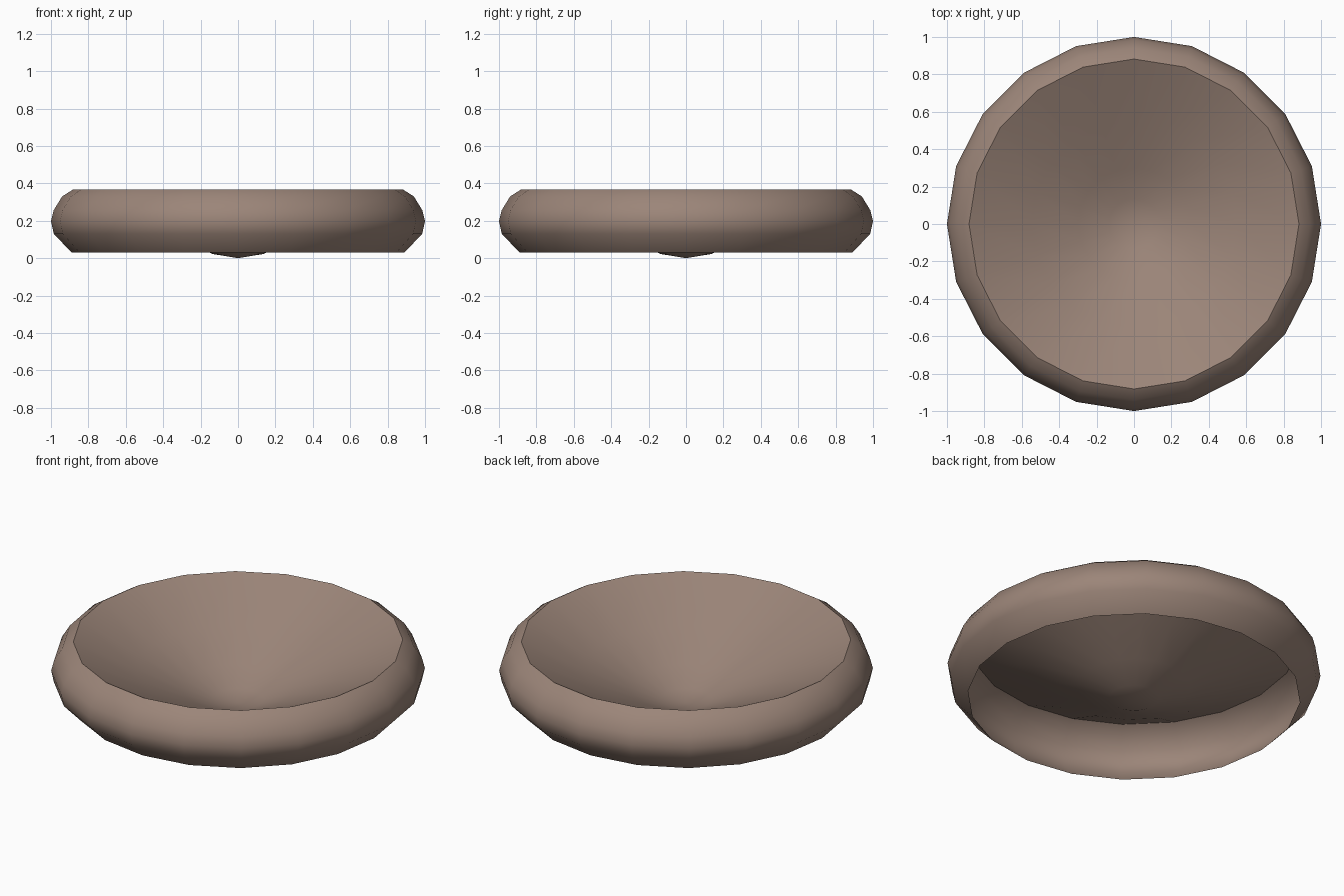
import bpy, bmesh, math

if "Cube" in bpy.data.objects:
    bpy.data.objects.remove(bpy.data.objects["Cube"])

SIDES = 20
mat = bpy.data.materials.new("clay_brown")
mat.diffuse_color = (0.33, 0.235, 0.19, 1)
mat.use_nodes = True
mat.node_tree.nodes["Principled BSDF"].inputs["Base Color"].default_value = mat.diffuse_color

# One open profile (radius, height): outer band from the open foot up to the rim,
# then the shallow dish from the rim down to the centre tip
profile = [(0.89, 0.03), (0.985, 0.13), (1.0, 0.198), (0.985, 0.257),
           (0.94, 0.33), (0.882, 0.367),
           (0.55, 0.205), (0.30, 0.092), (0.135, 0.022)]

bm = bmesh.new()
rings = []
for r, z in profile:
    rings.append([bm.verts.new((r * math.cos(2 * math.pi * i / SIDES),
                                r * math.sin(2 * math.pi * i / SIDES), z))
                  for i in range(SIDES)])
for a, b in zip(rings, rings[1:]):
    for i in range(SIDES):
        j = (i + 1) % SIDES
        bm.faces.new((a[i], a[j], b[j], b[i]))

# Centre tip
tip = bm.verts.new((0, 0, 0))
for i in range(SIDES):
    bm.faces.new((rings[-1][i], rings[-1][(i + 1) % SIDES], tip))

mesh = bpy.data.meshes.new("bowl")
bm.to_mesh(mesh)
bm.free()
bowl = bpy.data.objects.new("bowl", mesh)
bpy.context.collection.objects.link(bowl)
mesh.materials.append(mat)

# Smooth band and dish, sharp rim
bpy.context.view_layer.objects.active = bowl
bowl.select_set(True)
bpy.ops.object.shade_smooth_by_angle(angle=math.radians(45))
